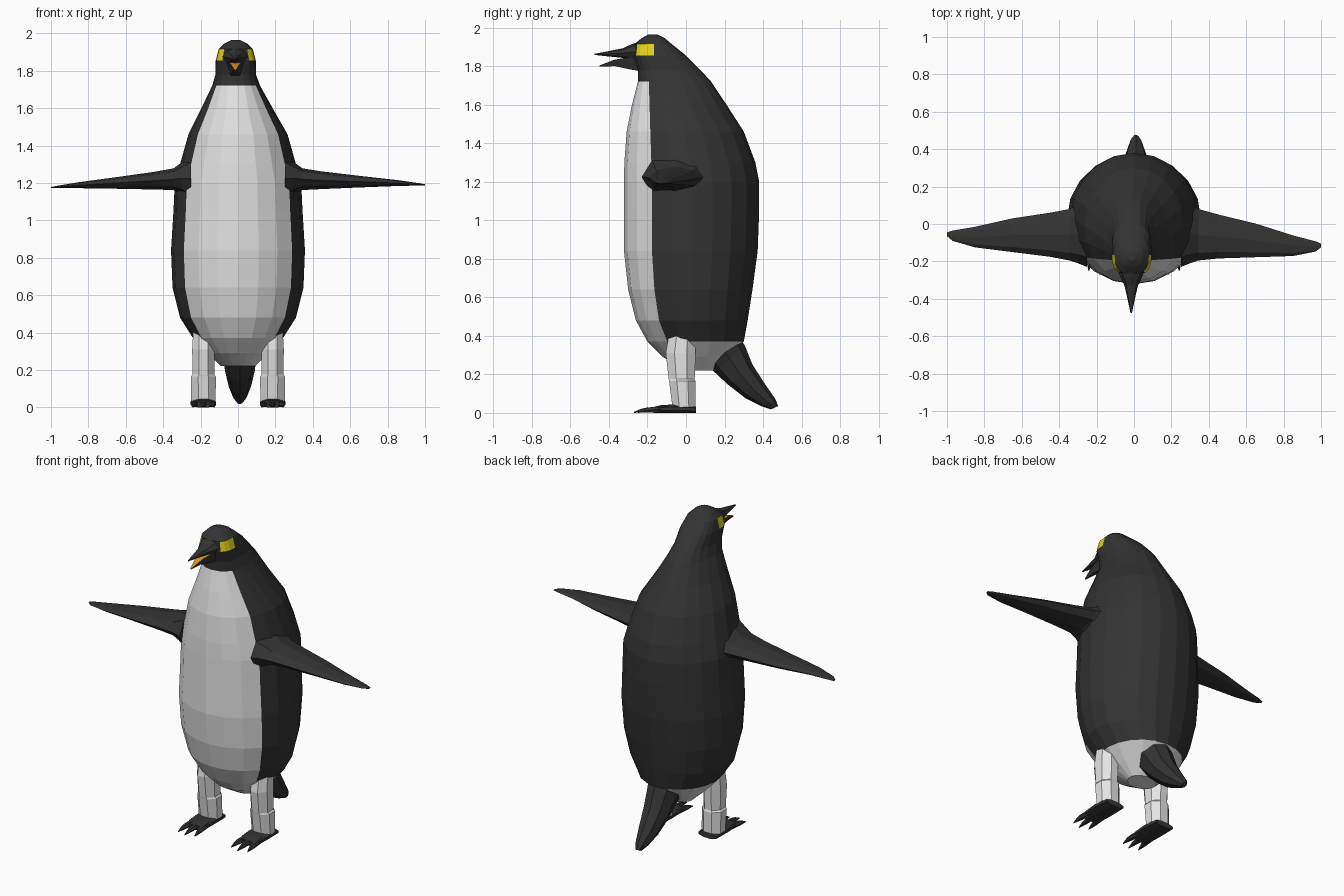
import bpy, bmesh, math
from mathutils import Vector


def material(name, rgb):
    m = bpy.data.materials.new(name)
    m.diffuse_color = (*rgb, 1)
    return m


BLACK = material("charcoal", (0.033, 0.033, 0.034))
WHITE = material("white", (0.78, 0.78, 0.78))
YELLOW = material("yellow", (0.78, 0.64, 0.01))
ORANGE = material("orange", (0.75, 0.30, 0.015))


def loft(name, rings, mats, rule=None):
    """Skin a list of equal-sized rings; rule(row, column, face) picks the material."""
    bm = bmesh.new()
    rows = [[bm.verts.new(p) for p in r] for r in rings]
    n = len(rows[0])
    faces = []
    for r in range(len(rows) - 1):
        for c in range(n):
            d = (c + 1) % n
            faces.append((r, c, bm.faces.new(
                (rows[r][c], rows[r][d], rows[r + 1][d], rows[r + 1][c]))))
    faces.append((-1, 0, bm.faces.new(rows[0][::-1])))
    faces.append((len(rows) - 1, 0, bm.faces.new(rows[-1])))
    bmesh.ops.recalc_face_normals(bm, faces=bm.faces[:])
    if rule:
        for r, c, f in faces:
            f.normal_update()
            f.material_index = rule(r, c, f)
    me = bpy.data.meshes.new(name)
    bm.to_mesh(me)
    bm.free()
    for m in mats:
        me.materials.append(m)
    ob = bpy.data.objects.new(name, me)
    bpy.context.collection.objects.link(ob)
    return ob


def oval(c, u, v, n=8, boxy=False):
    """Ring of n points around c with half axes u and v."""
    c, u, v = Vector(c), Vector(u), Vector(v)
    off, k = (math.pi / n, 1 / math.cos(math.pi / n)) if boxy else (0, 1)
    return [c + k * (u * math.cos(off + math.tau * i / n) +
                     v * math.sin(off + math.tau * i / n)) for i in range(n)]


# Body and head: z, half width, front y, widest y, back y, roundness, x shift
SECTIONS = [
    (0.22, 0.09, 0.00, 0.07, 0.14, 1, 0),
    (0.29, 0.165, -0.12, 0.06, 0.21, 1, 0),
    (0.37, 0.24, -0.20, 0.05, 0.30, 1, 0),
    (0.48, 0.31, -0.26, 0.03, 0.32, 1, 0),
    (0.64, 0.35, -0.30, 0.03, 0.345, 1, 0),
    (0.84, 0.358, -0.322, 0.03, 0.372, 1, 0),
    (1.05, 0.345, -0.322, 0.03, 0.38, 1, 0),
    (1.20, 0.338, -0.322, 0.03, 0.38, 1, 0),
    (1.30, 0.31, -0.32, 0.02, 0.36, 1, 0),
    (1.46, 0.265, -0.308, -0.01, 0.30, 1, 0),
    (1.60, 0.19, -0.28, -0.06, 0.21, 1, -0.005),
    (1.72, 0.128, -0.25, -0.10, 0.13, 0.9, -0.01),
    (1.78, 0.108, -0.25, -0.14, 0.075, 0.8, -0.012),
    (1.855, 0.107, -0.275, -0.165, 0.0, 0.75, -0.012),
    (1.915, 0.092, -0.268, -0.165, -0.075, 0.75, -0.012),
    (1.945, 0.062, -0.23, -0.17, -0.11, 0.85, -0.012),
    (1.965, 0.022, -0.195, -0.175, -0.15, 1, -0.012),
]
N = 20


def body_ring(z, hw, yf, ym, yb, e, dx):
    ring = []
    for i in range(N):
        a = math.tau * i / N
        s, c = math.sin(a), math.cos(a)
        x = math.copysign(abs(s) ** e, s) * hw + dx
        ring.append((x, ym + abs(c) ** e * ((yf - ym) if c > 0 else (yb - ym)), z))
    return ring


def body_colour(row, col, face):
    k = min(col, N - 1 - col)          # columns counted from the front
    if row < 2:
        return 1                       # white underside
    if row < 11 and k < 3:
        return 1                       # white belly
    if row == 13 and 2 <= k < 5:
        return 2                       # yellow cheek patch
    return 0


loft("body", [body_ring(*s) for s in SECTIONS], [BLACK, WHITE, YELLOW], body_colour)

# Beak: y, bottom z, top z, half width
UPPER = [(-0.20, 1.82, 1.94, 0.085), (-0.28, 1.832, 1.915, 0.06),
         (-0.33, 1.843, 1.892, 0.036), (-0.40, 1.85, 1.878, 0.02),
         (-0.475, 1.858, 1.864, 0.004)]
loft("upper_beak", [oval((-0.015, y, (a + b) / 2), (w, 0, 0), (0, 0, (b - a) / 2))
                    for y, a, b, w in UPPER], [BLACK])
LOWER = [(-0.22, 1.77, 1.85, 0.06), (-0.30, 1.785, 1.845, 0.035),
         (-0.37, 1.80, 1.834, 0.023), (-0.45, 1.797, 1.803, 0.004)]
loft("lower_beak", [[(-0.015 - w, y, b), (-0.015 + w, y, b),
                     (-0.015 + w / 2, y, a), (-0.015 - w / 2, y, a)]
                    for y, a, b, w in LOWER], [BLACK, ORANGE],
     lambda r, c, f: int(f.normal.z > 0.5))

# Flippers: distance out, leading y, trailing y, z, half thickness
FLIPPER = [(0.25, -0.23, 0.13, 1.225, 0.12), (0.30, -0.21, 0.10, 1.225, 0.085),
           (0.345, -0.195, 0.08, 1.22, 0.058), (0.45, -0.175, 0.06, 1.212, 0.047),
           (0.65, -0.15, 0.03, 1.20, 0.031), (0.85, -0.125, -0.015, 1.188, 0.016),
           (0.97, -0.09, -0.035, 1.178, 0.006), (1.0, -0.065, -0.045, 1.175, 0.003)]
for side, label in ((-1, "left"), (1, "right")):
    rings = []
    for x, y0, y1, z, h in FLIPPER:
        t = max(0, (x - 0.35) / 0.65) if side > 0 else 0   # right one sweeps forward
        rings.append(oval((side * x, (y0 + y1) / 2 - 0.06 * t, z + 0.015 * t),
                          (0, (y1 - y0) / 2, 0), (0, 0, h)))
    loft(label + "_flipper", rings, [BLACK])

# Tail: back edge (y, z), front edge (y, z), half width
TAIL = [((0.24, 0.46), (0.10, 0.26), 0.12), ((0.305, 0.35), (0.15, 0.21), 0.09),
        ((0.345, 0.25), (0.22, 0.145), 0.08), ((0.41, 0.15), (0.31, 0.075), 0.06),
        ((0.465, 0.07), (0.39, 0.035), 0.036), ((0.478, 0.035), (0.44, 0.018), 0.016)]
rings = []
for b, f, w in TAIL:
    b, f = Vector((0.01, *b)), Vector((0.01, *f))
    rings.append(oval((b + f) / 2, (b - f) / 2, (w, 0, 0)))
loft("tail", rings, [BLACK])

# Legs: z, half width, front y, back y
LEG = [(0.40, 0.055, -0.09, 0.05), (0.31, 0.06, -0.105, 0.05), (0.175, 0.058, -0.09, 0.045),
       (0.165, 0.067, -0.088, 0.05), (0.03, 0.065, -0.07, 0.05)]
# Foot pad: y, half width, height
PAD = [(0.052, 0.062, 0.034), (-0.05, 0.068, 0.045), (-0.13, 0.064, 0.04), (-0.17, 0.052, 0.03)]
# Toe: distance along, half width, height
TOE = [(0.0, 0.02, 0.038), (0.6, 0.018, 0.03), (0.8, 0.011, 0.022), (1.0, 0.002, 0.006)]
for side, label in ((-1, "left"), (1, "right")):
    cx = side * 0.185
    loft(label + "_leg", [oval((cx, (a + b) / 2, z), (w, 0, 0), (0, (b - a) / 2, 0), 8, True)
                          for z, w, a, b in LEG], [WHITE])
    loft(label + "_foot", [oval((cx, y, h / 2), (w, 0, 0), (0, 0, h / 2), 8, True)
                           for y, w, h in PAD], [BLACK])
    for k, toe in enumerate(("inner", "middle", "outer")):
        dx = (k - 1) * side
        reach = 0.17 if k == 1 else 0.15
        loft(f"{label}_{toe}_toe",
             [oval((cx + dx * (0.042 + 0.015 * t), -0.1 - reach * t, h / 2),
                   (w, 0, 0), (0, 0, h / 2), 6) for t, w, h in TOE], [BLACK])
